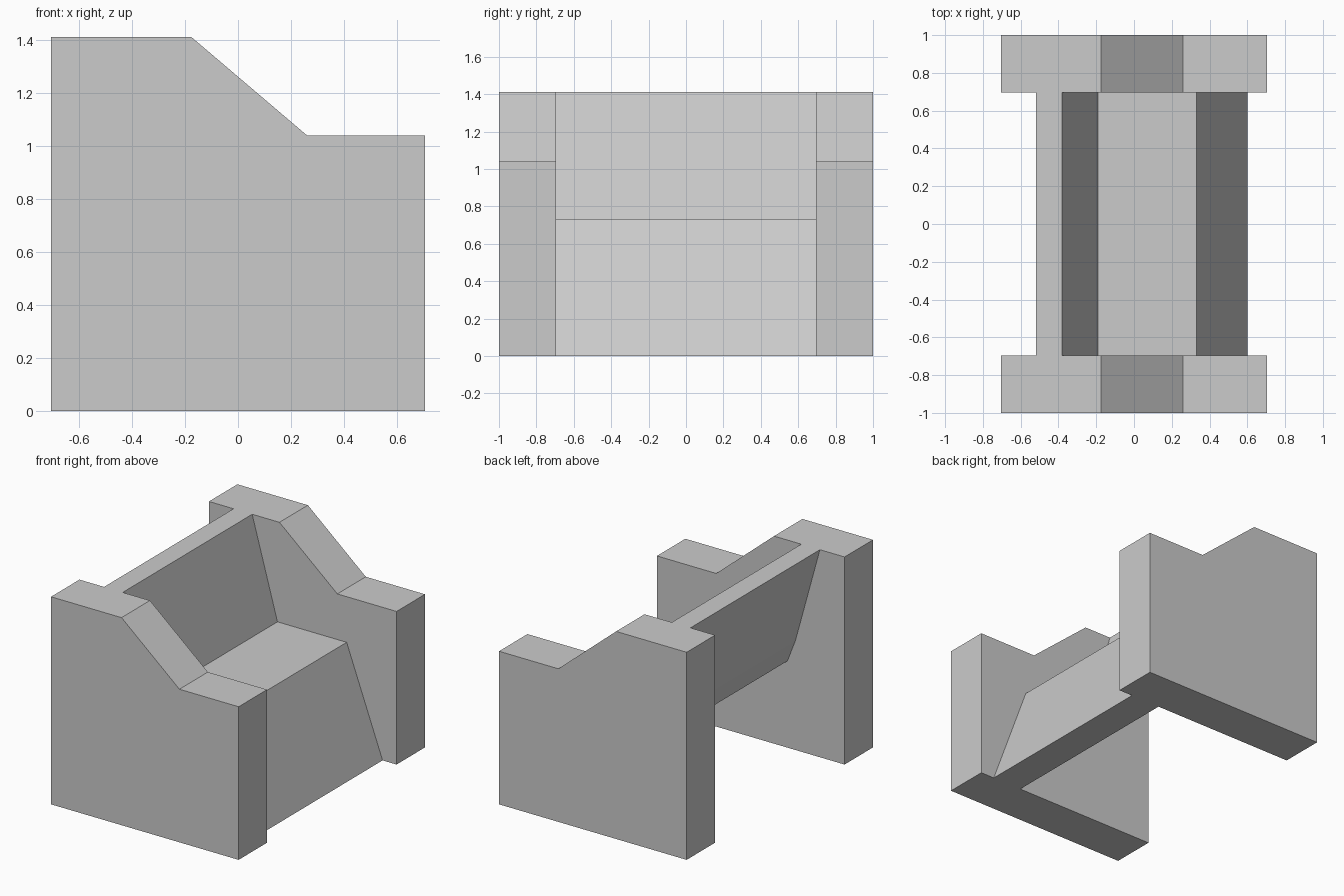
import bpy, bmesh

if "Cube" in bpy.data.objects:
    bpy.data.objects.remove(bpy.data.objects["Cube"])


def extrude_profile(name, profile, y0, y1):
    """Extrude an x-z outline along y into a solid."""
    bm = bmesh.new()
    face = bm.faces.new([bm.verts.new((x, y0, z)) for x, z in profile])
    result = bmesh.ops.extrude_face_region(bm, geom=[face])
    moved = [v for v in result["geom"] if isinstance(v, bmesh.types.BMVert)]
    bmesh.ops.translate(bm, vec=(0, y1 - y0, 0), verts=moved)
    bmesh.ops.recalc_face_normals(bm, faces=bm.faces)
    mesh = bpy.data.meshes.new(name)
    bm.to_mesh(mesh)
    bm.free()
    obj = bpy.data.objects.new(name, mesh)
    bpy.context.collection.objects.link(obj)
    return obj


INNER, OUTER = 0.695, 1.0

# Side panels with the stepped, sloping arm line
side = [(-0.705, 0), (0.705, 0), (0.705, 1.04), (0.26, 1.04),
        (-0.175, 1.41), (-0.705, 1.41)]
extrude_profile("left_side_panel", side, -OUTER, -INNER)
extrude_profile("right_side_panel", side, INNER, OUTER)

# Backrest, seat and front apron as one folded slab
seat = [(-0.52, 1.41), (-0.38, 1.41), (-0.19, 0.73), (0.33, 0.73),
        (0.60, 0), (0.376, 0), (0.16, 0.588), (-0.275, 0.588),
        (-0.335, 0.74)]
extrude_profile("seat_and_backrest", seat, -INNER, INNER)
